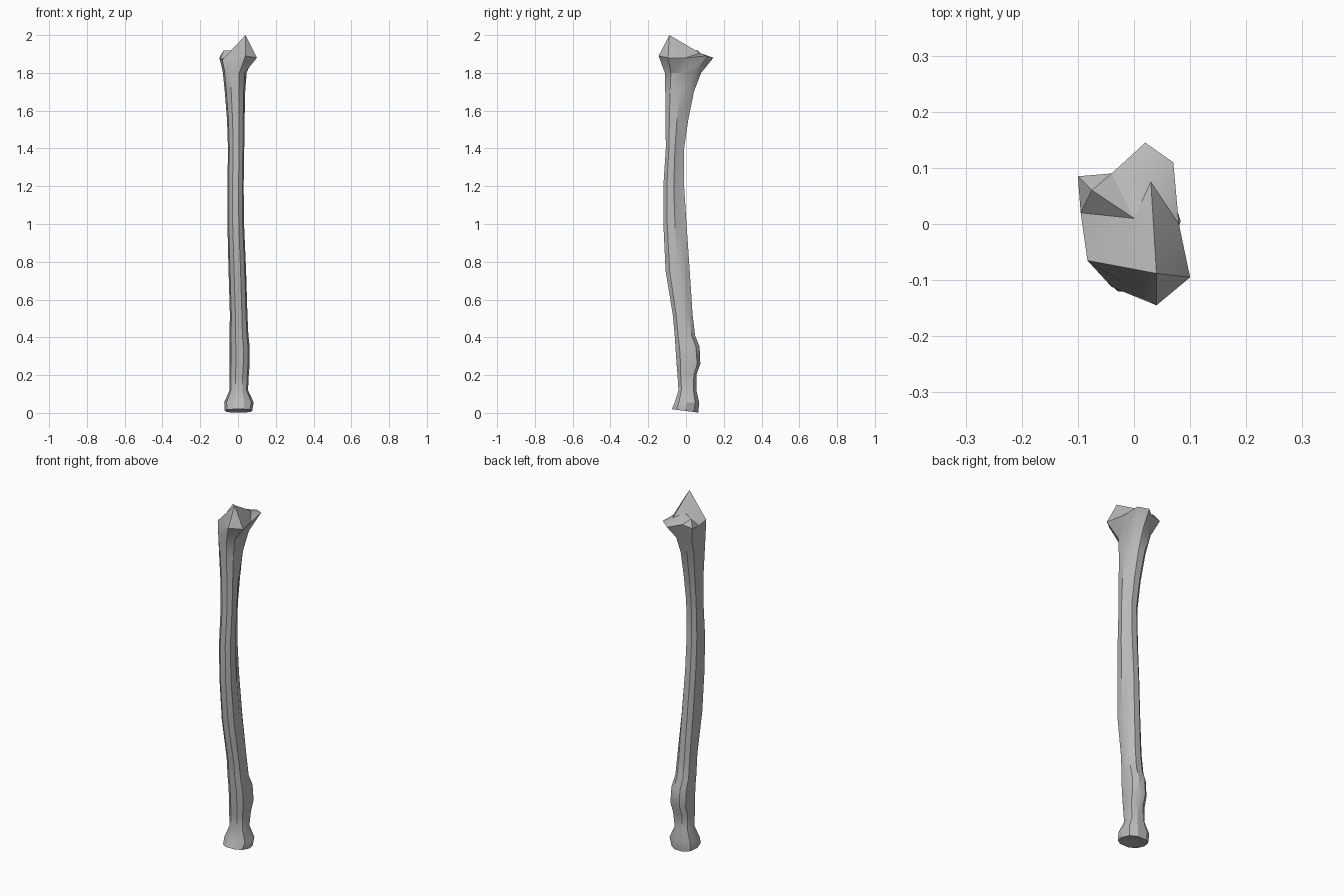
import bpy
import bmesh
from math import cos, sin, pi, copysign

cube = bpy.data.objects.get("Cube")
if cube:
    bpy.data.objects.remove(cube, do_unlink=True)

SIDES = 10


def make_material(name, colour):
    material = bpy.data.materials.new(name)
    material.use_nodes = True
    material.diffuse_color = colour
    material.node_tree.nodes["Principled BSDF"].inputs["Base Color"].default_value = colour
    return material


def rounded(value, power=0.85):
    return copysign(abs(value) ** power, value)


def add_section(bm, height, left, right, front, back, groove):
    """Rounded outline in its bounds; groove scales the back corner on the +x side."""
    ring = []
    mid_x, mid_y = (left + right) / 2, (front + back) / 2
    for i in range(SIDES):
        angle = 2 * pi * i / SIDES
        x = rounded(cos(angle)) * (right - left) / 2
        y = rounded(sin(angle)) * (back - front) / 2 / 0.96
        if i == 1:
            x, y = x * groove, y * groove
        ring.append(bm.verts.new((mid_x + x, mid_y + y, height)))
    return ring


def bridge(bm, lower, upper):
    for i in range(SIDES):
        j = (i + 1) % SIDES
        bm.faces.new((lower[i], lower[j], upper[j], upper[i]))


# Shaft sections: height, x bounds, y bounds, corner scale
sections = [
    (0.01, -.07, .075, -.075, .065, 1),
    (0.055, -.073, .083, -.06, .07, 1),
    (0.12, -.045, .053, -.04, .055, 1),
    (0.2, -.045, .057, -.045, .055, 1.1),
    (0.26, -.045, .062, -.05, .076, 1.1),
    (0.35, -.045, .062, -.056, .072, 1.05),
    (0.41, -.045, .055, -.06, .048, 1),
    (0.52, -.043, .05, -.07, .035, 1),
    (0.75, -.05, .043, -.108, .02, .9),
    (1, -.056, .032, -.12, .003, .75),
    (1.2, -.056, .03, -.12, -.01, .7),
    (1.4, -.053, .033, -.107, -.01, .75),
    (1.55, -.058, .035, -.108, .012, .8),
    (1.7, -.07, .038, -.11, .042, .9),
    (1.8, -.08, .046, -.112, .08, 1),
]

bm = bmesh.new()
rings = [add_section(bm, *section) for section in sections]

# Angular rim of the broad upper end
rim = [bm.verts.new(p) for p in (
    (.08, 0, 1.88), (.07, .11, 1.89), (.02, .145, 1.88), (-.04, .09, 1.89),
    (-.1, .085, 1.88), (-.095, .02, 1.87), (-.083, -.065, 1.87),
    (-.02, -.105, 1.87), (.04, -.145, 1.89), (.1, -.095, 1.88))]
rings.append(rim)
for lower, upper in zip(rings, rings[1:]):
    bridge(bm, lower, upper)

# Joint surface: pointed process, hollow, side hump and back lip
peak = bm.verts.new((.04, -.088, 2))
hollow = bm.verts.new((0, .01, 1.915))
hump = bm.verts.new((-.075, .06, 1.92))
lip = bm.verts.new((.03, .075, 1.905))


def fan(centre, first, last):
    for i in range(first, last):
        bm.faces.new((centre, rim[i % SIDES], rim[(i + 1) % SIDES]))


fan(peak, 6, SIDES)
fan(lip, 0, 3)
fan(hump, 3, 5)
fan(hollow, 5, 6)
for face in ((peak, rim[0], lip), (peak, lip, hollow), (hollow, lip, rim[3]),
             (hollow, rim[3], hump), (hollow, hump, rim[5]), (peak, hollow, rim[6])):
    bm.faces.new(face)

# Shallow cup under the lower end
cup = bm.verts.new((0, 0, 0.02))
for i in range(SIDES):
    base = rings[0]
    base[i].co.z -= base[i].co.y * 0.13
    bm.faces.new((cup, base[(i + 1) % SIDES], base[i]))

bmesh.ops.recalc_face_normals(bm, faces=bm.faces)
mesh = bpy.data.meshes.new("forearm_bone")
bm.to_mesh(mesh)
bm.free()
mesh.materials.append(make_material("bone_grey", (0.5, 0.5, 0.5, 1)))

bone = bpy.data.objects.new("forearm_bone", mesh)
bpy.context.collection.objects.link(bone)
bpy.ops.object.select_all(action="DESELECT")
bone.select_set(True)
bpy.context.view_layer.objects.active = bone
bpy.ops.object.shade_smooth_by_angle(angle=pi / 6)
